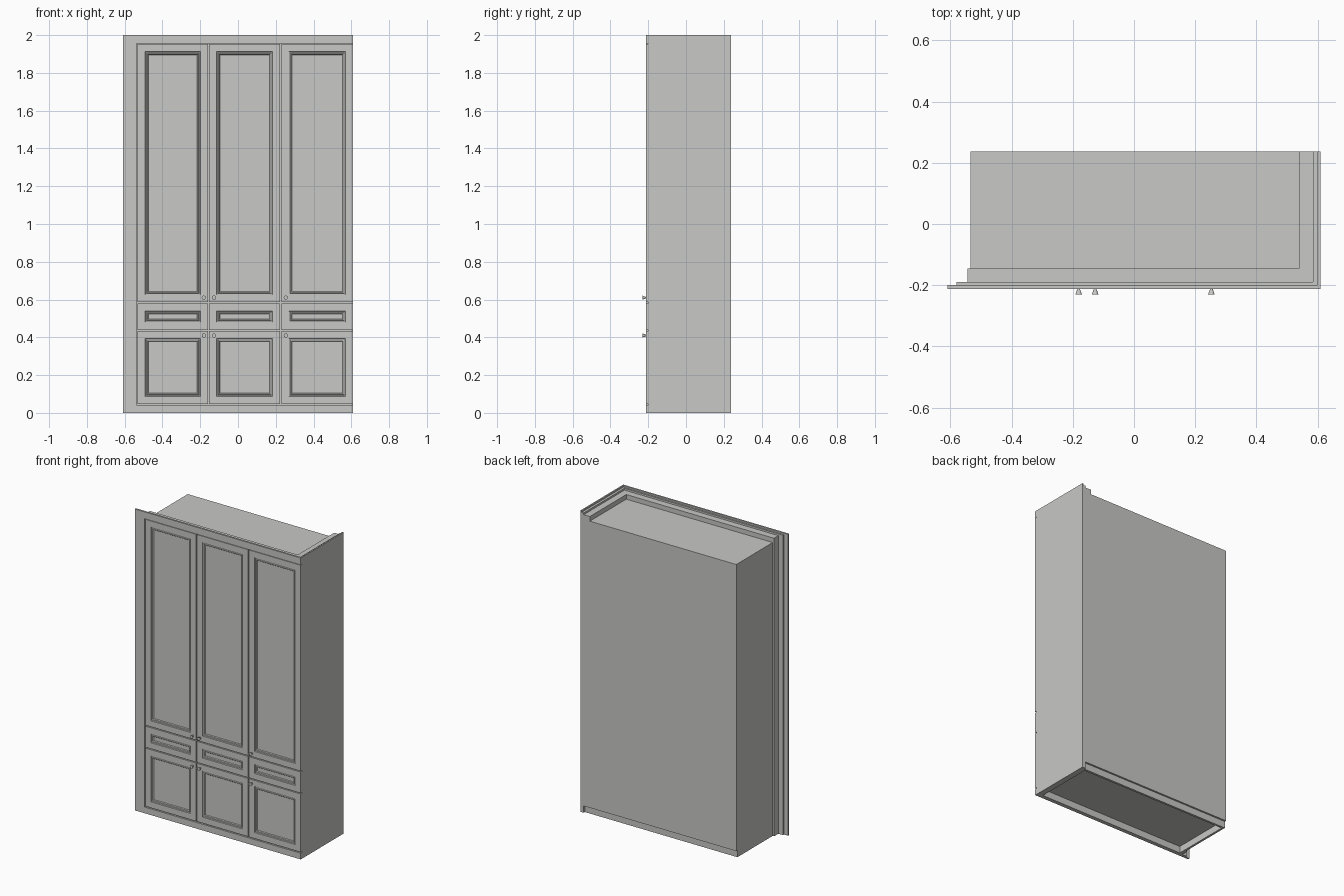
import bpy
import bmesh
from mathutils import Matrix

default = bpy.data.objects.get("Cube")
if default:
    bpy.data.objects.remove(default, do_unlink=True)

grey = bpy.data.materials.new("light_grey_paint")
grey.use_nodes = True
COLOUR = (0.58, 0.58, 0.565, 1)
grey.diffuse_color = COLOUR
grey.node_tree.nodes["Principled BSDF"].inputs["Base Color"].default_value = COLOUR

# Main planes of the cabinet
LEFT, RIGHT = -0.609, 0.609      # outer edges
SIDE = -0.535                    # bare side of the carcass
FRONT, BACK = -0.212, 0.237
FACE = -0.2                      # rear of the doors
BASE, TOP = 0.045, 1.947         # carcass height
CROWN = 1.955                    # underside of the crown


def finish(name, bm):
    mesh = bpy.data.meshes.new(name)
    bm.to_mesh(mesh)
    bm.free()
    mesh.materials.append(grey)
    obj = bpy.data.objects.new(name, mesh)
    bpy.context.collection.objects.link(obj)
    return obj


def box_mesh(x, y, z):
    bm = bmesh.new()
    size = [b - a for a, b in (x, y, z)]
    mid = [(a + b) / 2 for a, b in (x, y, z)]
    bmesh.ops.create_cube(bm, size=1, matrix=Matrix.Translation(mid) @ Matrix.Diagonal((*size, 1)))
    return bm


def board(name, x, y, z):
    return finish(name, box_mesh(x, y, z))


def panelled_front(name, x, z):
    """Door or drawer front with a moulded, recessed panel."""
    bm = box_mesh(x, (FRONT, FACE), z)
    bm.normal_update()
    face = min(bm.faces, key=lambda f: f.normal.y)
    # frame, rebate, raised bead, slope to the field
    for width, depth in ((0.04, 0), (0.002, -0.006), (0.005, 0),
                         (0.002, 0.004), (0.004, 0), (0.004, -0.005)):
        bmesh.ops.inset_region(bm, faces=[face], thickness=width, depth=depth,
                               use_even_offset=True)
    finish(name, bm)


def knob(name, x, z):
    bm = bmesh.new()
    place = Matrix.Translation((x, (FRONT - 0.231) / 2, z)) @ Matrix.Rotation(1.5708, 4, "X")
    bmesh.ops.create_cone(bm, cap_ends=True, segments=16, radius1=0.004,
                          radius2=0.011, depth=0.019, matrix=place)
    obj = finish(name, bm)
    bpy.ops.object.select_all(action="DESELECT")
    obj.select_set(True)
    bpy.context.view_layer.objects.active = obj
    bpy.ops.object.shade_smooth_by_angle()


# Carcass and finished end panel
board("carcass", (SIDE, 0.585), (FACE, BACK), (BASE, TOP))
board("end_panel", (0.585, RIGHT), (FACE, BACK), (0, CROWN))

# Stepped scribe filler along the bare side
board("filler_stile", (LEFT, SIDE - 0.002), (FRONT, FACE), (0, CROWN))
board("filler_backing", (-0.58, SIDE), (FACE, -0.19), (0, TOP))
board("filler_cleat", (-0.545, SIDE), (-0.19, -0.145), (0, TOP))

# Hollow plinth
board("plinth_front", (SIDE - 0.002, RIGHT), (FRONT, FACE), (0, BASE - 0.004))
board("plinth_inner_front", (SIDE, 0.585), (FACE, -0.185), (0, BASE))
board("plinth_left", (SIDE, SIDE + 0.015), (-0.185, 0.225), (0, BASE))
board("plinth_right", (0.57, 0.585), (-0.185, 0.225), (0, BASE))
board("plinth_back", (SIDE + 0.015, 0.57), (0.21, 0.225), (0, BASE))

# Crown: three steps along the front, returning along the finished end
steps = (("crown_fascia", LEFT, RIGHT, FRONT, FACE, 0.009, CROWN, 2.0),
         ("crown_backing", -0.58, 0.6, FACE, -0.19, 0.015, TOP, 1.99),
         ("crown_cleat", -0.545, 0.585, -0.19, -0.145, 0.045, TOP, 1.978))
for name, x0, x1, y0, y1, thick, z0, z1 in steps:
    board(name + "_front", (x0, x1), (y0, y1), (z0, z1))
    board(name + "_end", (x1 - thick, x1), (y1, BACK), (max(z0, CROWN) if x1 > 0.59 else z0, z1))

# Doors and drawers in three columns
columns = (SIDE, -0.156, 0.226, RIGHT)
rows = (("lower_door", BASE, 0.437), ("drawer", 0.437, 0.583), ("upper_door", 0.583, CROWN))
GAP = 0.003
for i, side in enumerate(("right", "middle", "left")):
    x0 = columns[i] + GAP
    x1 = columns[i + 1] - (GAP if i < 2 else 0)
    for row, z0, z1 in rows:
        panelled_front(f"{row}_{side}", (x0, x1), (z0 + GAP, z1 - GAP))

# Knobs near the opening edges
for side, x in (("right", -0.181), ("middle", -0.127), ("left", 0.253)):
    knob("upper_knob_" + side, x, 0.61)
    knob("lower_knob_" + side, x, 0.41)
